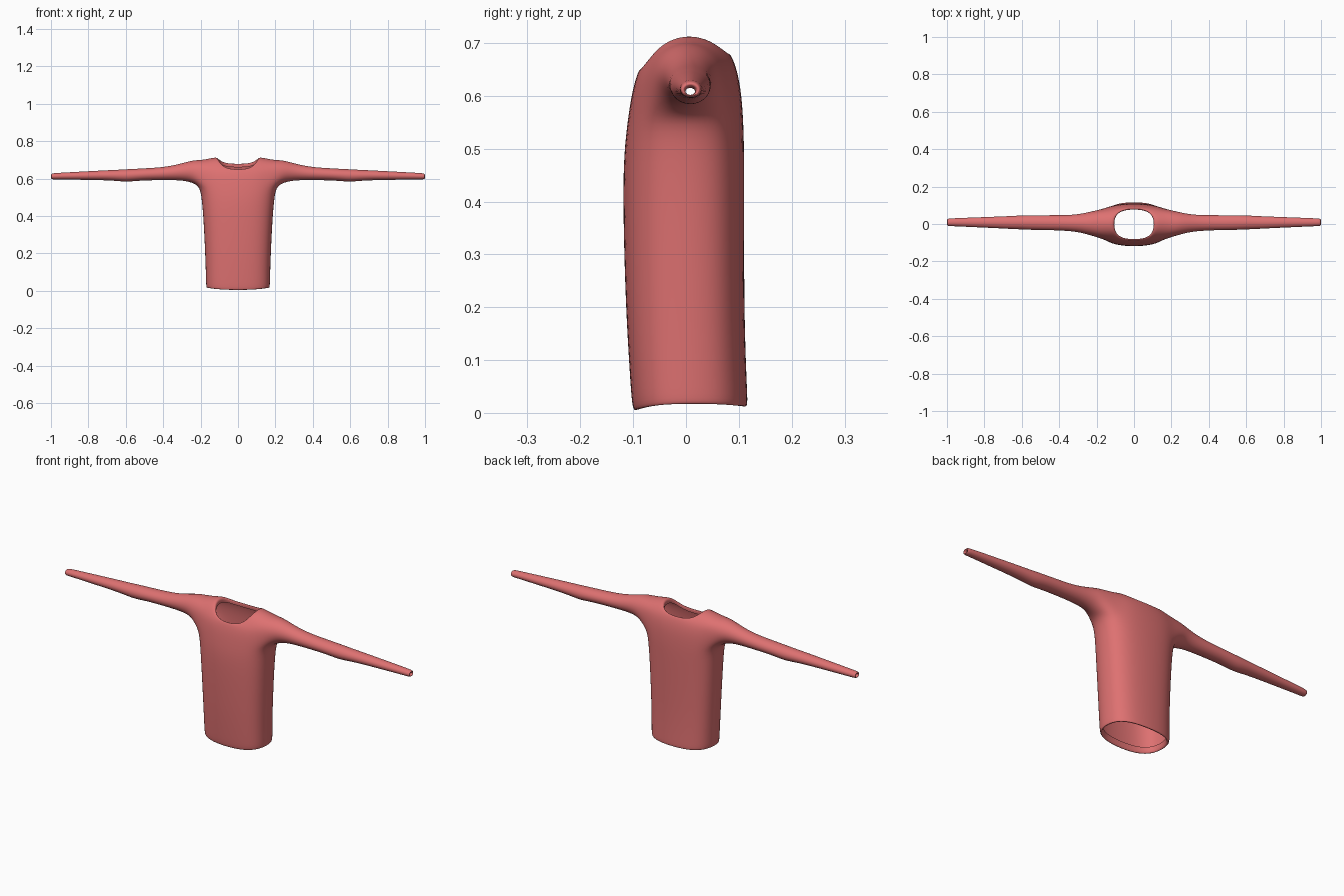
import bpy, bmesh, math

if "Cube" in bpy.data.objects:
    bpy.data.objects.remove(bpy.data.objects["Cube"])

N = 16          # columns round the torso; column 0 faces +x, column 4 faces the back
bm = bmesh.new()


def torso_ring(hx, front, back, z_side, z_front, z_back, power=2, n=2.6, k=1.02):
    """Rounded-rectangle ring whose height differs at sides, front and back."""
    ring = []
    for i in range(N):
        t = 2 * math.pi * i / N
        c, s = math.cos(t), math.sin(t)
        x = k * hx * math.copysign(abs(c) ** (2 / n), c)
        y = k * (back if s > 0 else front) * math.copysign(abs(s) ** (2 / n), s)
        low = z_back if s > 0 else z_front
        ring.append(bm.verts.new((x, y, low + (z_side - low) * abs(c) ** power)))
    return ring


def bridge(a, b, skip=()):
    for i in range(len(a)):
        if i not in skip:
            j = (i + 1) % len(a)
            bm.faces.new((a[i], a[j], b[j], b[i]))


# Torso from the inside of the hem up to the inside of the collar
levels = [
    (.155, .088, .098, .045, .035, .040),
    (.157, .088, .102, .020, .008, .014),
    (.166, .097, .114, .016, .002, .010),
    (.170, .102, .117, .022, .012, .018),
    (.171, .106, .114, .070, .070, .070),
    (.175, .114, .110, .200, .200, .200),
    (.184, .119, .110, .380, .380, .380),
    (.192, .118, .110, .480, .480, .480),
    (.203, .112, .109, .555, .540, .540),   # armpit
    (.205, .104, .105, .630, .595, .605),   # mid sleeve
    (.190, .096, .096, .704, .628, .650),   # shoulder
    (.135, .090, .086, .715, .645, .675),
    (.112, .086, .081, .717, .650, .680),   # neck edge
    (.105, .080, .076, .706, .647, .677),
    (.106, .082, .078, .690, .630, .660),
]
ARM = 8
rings = []
for i, lv in enumerate(levels):
    rings.append(torso_ring(*lv, power=3 if i >= 10 else 2))
gaps = {14, 15, 0, 1, 6, 7, 8, 9}           # columns left open for the sleeves
for i in range(len(rings) - 1):
    bridge(rings[i], rings[i + 1], gaps if i in (ARM, ARM + 1) else ())
for ring in (rings[ARM + 1],):              # unused points inside the armholes
    for i in (15, 0, 1, 7, 8, 9):
        bm.verts.remove(ring[i])

# Sleeve stations: x, bottom z, top z, front y, back y
stations = [
    (.235, .575, .699, -.060, .066),
    (.280, .588, .688, -.047, .055),
    (.330, .592, .674, -.039, .049),
    (.400, .592, .661, -.034, .047),
    (.500, .591, .655, -.032, .047),
    (.560, .586, .652, -.031, .047),
    (.600, .583, .650, -.029, .046),
    (.650, .588, .647, -.027, .043),
    (.720, .592, .644, -.023, .040),
    (.850, .594, .637, -.017, .035),
    (.960, .596, .631, -.012, .031),
    (.990, .596, .629, -.011, .029),
    (1.00, .599, .625, -.008, .026),        # cuff edge, folded inward
    (.998, .602, .617, -.001, .018),
    (.970, .602, .615, -.001, .017),
]
for side in (1, -1):
    def col(j):
        return j % N if side > 0 else (8 - j) % N
    a, m, t = rings[ARM:ARM + 3]
    loop = [a[col(j)] for j in (-2, -1, 0, 1, 2)] + [m[col(2)]]
    loop += [t[col(j)] for j in (2, 1, 0, -1, -2)] + [m[col(-2)]]
    for x, z0, z1, y0, y1 in stations:
        ring = []
        for i in range(12):
            ang = math.radians(-150 + 30 * i)
            y = (y0 + y1) / 2 + 1.04 * (y1 - y0) / 2 * math.cos(ang)
            z = (z0 + z1) / 2 + 1.04 * (z1 - z0) / 2 * math.sin(ang)
            ring.append(bm.verts.new((side * x, y, z)))
        bridge(loop, ring)
        loop = ring

bmesh.ops.recalc_face_normals(bm, faces=bm.faces)
mesh = bpy.data.meshes.new("shirt")
bm.to_mesh(mesh)
bm.free()
shirt = bpy.data.objects.new("shirt", mesh)
bpy.context.collection.objects.link(shirt)

# Smooth cloth surface
sub = shirt.modifiers.new("smooth_cloth", 'SUBSURF')
sub.levels = sub.render_levels = 2
mat = bpy.data.materials.new("coral_red_cloth")
mat.diffuse_color = (.73, .165, .165, 1)
mat.use_nodes = True
mat.node_tree.nodes["Principled BSDF"].inputs["Base Color"].default_value = mat.diffuse_color
mesh.materials.append(mat)
bpy.context.view_layer.objects.active = shirt
shirt.select_set(True)
bpy.ops.object.shade_smooth()
